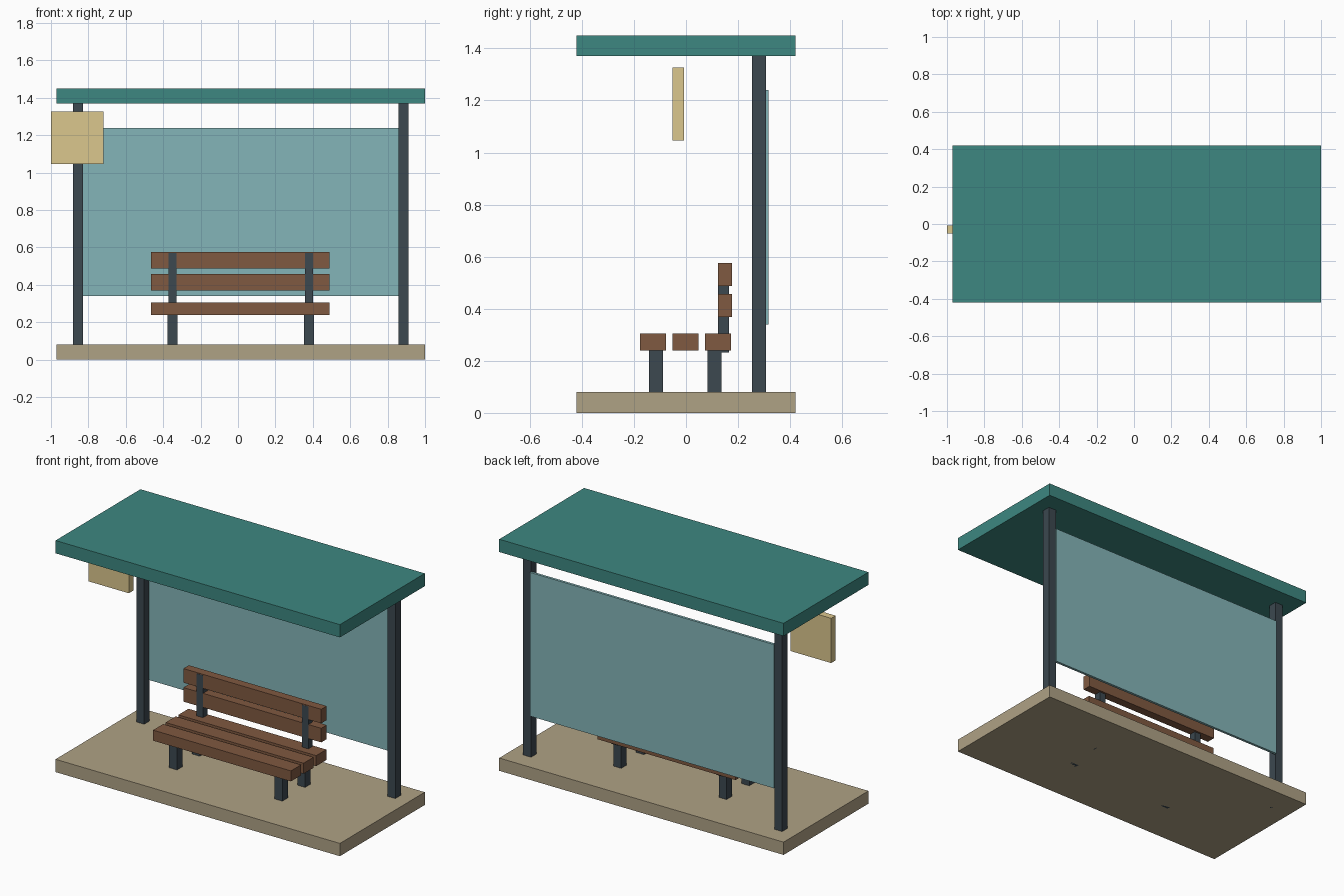
import bpy

if "Cube" in bpy.data.objects:
    bpy.data.objects.remove(bpy.data.objects["Cube"])

CX = 0.015  # shelter centre line (the sign overhangs on the left)


def material(name, rgb):
    m = bpy.data.materials.new(name)
    m.diffuse_color = (*rgb, 1)
    m.use_nodes = True
    m.node_tree.nodes["Principled BSDF"].inputs["Base Color"].default_value = m.diffuse_color
    return m


teal = material("teal_paint", (0.047, 0.245, 0.218))
stone = material("stone", (0.43, 0.36, 0.235))
steel = material("dark_steel", (0.045, 0.065, 0.08))
wood = material("wood", (0.215, 0.10, 0.052))
glass = material("tinted_glass", (0.23, 0.46, 0.48))
cream = material("cream_paint", (0.71, 0.57, 0.27))


def box(name, x, y, z, mat):
    """Box from (min, max) ranges on each axis."""
    bpy.ops.mesh.primitive_cube_add(
        size=1, location=[(a + b) / 2 for a, b in (x, y, z)])
    ob = bpy.context.object
    ob.name = name
    ob.scale = [b - a for a, b in (x, y, z)]
    bpy.ops.object.transform_apply(location=False, rotation=False, scale=True)
    ob.data.materials.append(mat)
    return ob


def span(centre, width):
    return (centre - width / 2, centre + width / 2)


# Platform and flat roof
slab_x, slab_y = span(CX, 1.97), (-0.42, 0.42)
box("platform", slab_x, slab_y, (0, 0.08), stone)
box("roof", slab_x, slab_y, (1.37, 1.45), teal)

# Parts repeated on both sides
for side, s in (("left", -1), ("right", 1)):
    box(f"{side}_post", span(CX + s * 0.87, 0.054), (0.254, 0.308), (0, 1.38), steel)
    leg_x = CX + s * 0.365
    box(f"{side}_front_leg", span(leg_x, 0.054), span(-0.115, 0.054), (0, 0.245), steel)
    box(f"{side}_back_leg", span(leg_x, 0.054), span(0.11, 0.054), (0, 0.245), steel)
    box(f"{side}_back_support", span(leg_x, 0.043), (0.122, 0.165), (0.232, 0.57), steel)

# Glass back panel between the posts
box("back_panel", span(CX, 1.69), (0.300, 0.316), (0.34, 1.24), glass)

# Bench slats
slat_x = span(CX - 0.002, 0.955)
for i, y in enumerate((-0.127, -0.002, 0.123)):
    box(f"seat_slat_{i + 1}", slat_x, span(y, 0.10), (0.239, 0.305), wood)
for i, z in enumerate((0.413, 0.532)):
    box(f"backrest_slat_{i + 1}", slat_x, (0.123, 0.177), span(z, 0.088), wood)

# Stop sign board under the roof edge
box("sign_board", (-1.0, -0.72), (-0.052, -0.008), (1.046, 1.326), cream)
